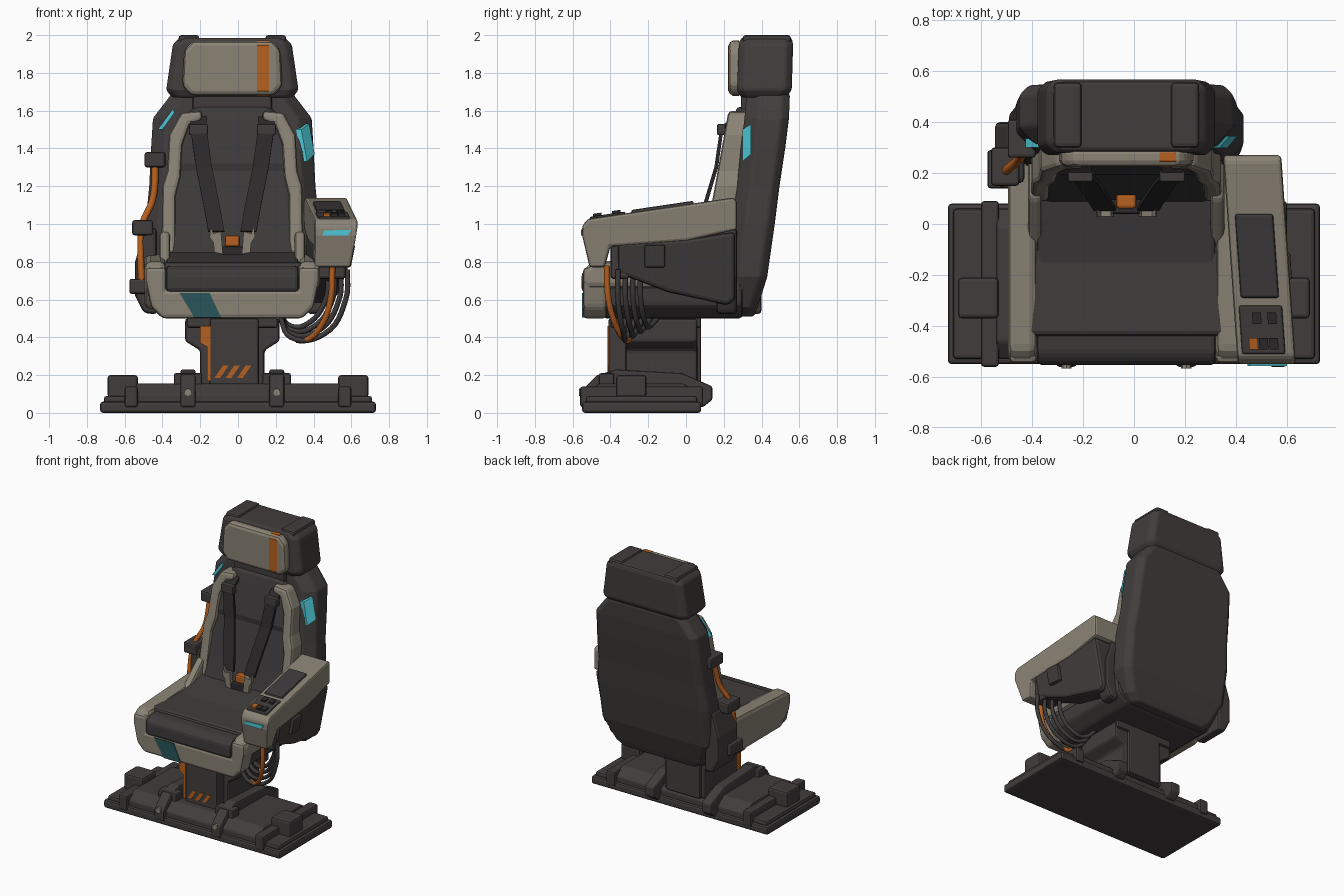
import bpy, bmesh, math
from mathutils import Vector

cube = bpy.data.objects.get("Cube")
if cube:
    bpy.data.objects.remove(cube, do_unlink=True)

CX = -0.03  # the seat sits slightly off the middle of the base


def material(name, r, g, b):
    m = bpy.data.materials.new(name)
    m.use_nodes = True
    m.diffuse_color = (r, g, b, 1)
    m.node_tree.nodes["Principled BSDF"].inputs["Base Color"].default_value = (r, g, b, 1)
    return m


shell_grey = material("charcoal shell", 0.054, 0.046, 0.046)
pad_grey = material("dark fabric", 0.047, 0.042, 0.042)
black = material("black webbing", 0.026, 0.023, 0.024)
beige = material("warm beige", 0.255, 0.225, 0.177)
orange = material("orange", 0.47, 0.115, 0.014)
cyan = material("cyan light", 0.075, 0.58, 0.68)
teal = material("dark teal", 0.022, 0.09, 0.1)


def finish(name, bm, mat, bevel=0.0):
    bmesh.ops.recalc_face_normals(bm, faces=bm.faces)
    mesh = bpy.data.meshes.new(name)
    bm.to_mesh(mesh)
    bm.free()
    mesh.materials.append(mat)
    ob = bpy.data.objects.new(name, mesh)
    bpy.context.collection.objects.link(ob)
    if bevel:
        mod = ob.modifiers.new("bevel", "BEVEL")
        mod.width, mod.segments, mod.limit_method = bevel, 2, "ANGLE"
    return ob


def prism(name, pts, axis, lo, hi, mat, bevel=0.0, warp=None):
    """Extrude a 2D outline along an axis, with an optional warp of each point."""
    bm = bmesh.new()
    rings = []
    for d in (lo, hi):
        ring = []
        for a, b in pts:
            p = Vector({"x": (d, a, b), "y": (a, d, b), "z": (a, b, d)}[axis])
            ring.append(bm.verts.new(warp(p) if warp else p))
        rings.append(ring)
        bm.faces.new(ring)
    for i in range(len(pts)):
        j = (i + 1) % len(pts)
        bm.faces.new((rings[0][i], rings[0][j], rings[1][j], rings[1][i]))
    return finish(name, bm, mat, bevel)


def box(name, x, y, z, mat, bevel=0.0, warp=None):
    pts = [(x[0], y[0]), (x[1], y[0]), (x[1], y[1]), (x[0], y[1])]
    return prism(name, pts, "z", z[0], z[1], mat, bevel, warp)


def loft(name, rows, front_cut, back_cut, mat, bevel=0.0):
    """Stack chamfered rectangles given as (z, half width, front y, back y)."""
    bm = bmesh.new()
    rings = []
    for z, w, f, b in rows:
        half = [(w - front_cut, f), (w, f + front_cut), (w, b - back_cut), (w - back_cut, b)]
        outline = half + [(-x, y) for x, y in reversed(half)]
        rings.append([bm.verts.new((CX + x, y, z)) for x, y in outline])
    for low, high in zip(rings, rings[1:]):
        for i in range(len(low)):
            j = (i + 1) % len(low)
            bm.faces.new((low[i], low[j], high[j], high[i]))
    bm.faces.new(rings[0])
    bm.faces.new(rings[-1])
    return finish(name, bm, mat, bevel)


def symmetric(half):
    return [(CX + x, z) for x, z in half] + [(CX - x, z) for x, z in reversed(half)]


def cable(name, pts, radius, mat):
    curve = bpy.data.curves.new(name, "CURVE")
    curve.dimensions, curve.bevel_depth, curve.bevel_resolution = "3D", radius, 2
    curve.resolution_u, curve.use_fill_caps = 6, True
    spline = curve.splines.new("BEZIER")
    spline.bezier_points.add(len(pts) - 1)
    for bp, p in zip(spline.bezier_points, pts):
        bp.co = p
        bp.handle_left_type = bp.handle_right_type = "AUTO"
    curve.materials.append(mat)
    bpy.context.collection.objects.link(bpy.data.objects.new(name, curve))


def ribbon(name, pts, width, mat, thickness):
    bm = bmesh.new()
    rows = [[bm.verts.new((x + s * width / 2, y, z)) for s in (-1, 1)] for x, y, z in pts]
    for a, b in zip(rows, rows[1:]):
        bm.faces.new((a[0], a[1], b[1], b[0]))
    mod = finish(name, bm, mat).modifiers.new("thickness", "SOLIDIFY")
    mod.thickness, mod.offset = thickness, 0


# Base plate, housing and clamps
box("base_plate", (-0.73, 0.73), (-0.55, 0.08), (0, 0.06), shell_grey, 0.015)
housing = [(-0.53, 0.05), (-0.53, 0.1), (-0.46, 0.155), (-0.01, 0.155), (0.06, 0.1), (0.06, 0.05)]
prism("base_housing", housing, "x", -0.54, 0.54, shell_grey, 0.01)
clamp = [(-0.56, 0.03), (-0.56, 0.11), (-0.47, 0.2), (-0.37, 0.23), (-0.02, 0.21),
         (0.14, 0.14), (0.14, 0.07), (0.09, 0.03)]
for side, tag in ((-1, "right"), (1, "left")):
    x = CX + side * 0.235
    prism("clamp_" + tag, clamp, "x", x - 0.04, x + 0.04, shell_grey, 0.012)
    box("clamp_hinge_" + tag, (x - 0.075, x + 0.075), (-0.46, -0.38), (0.13, 0.21), shell_grey, 0.01)
    bolt = [(x + 0.02 * math.cos(a), 0.11 + 0.02 * math.sin(a)) for a in
            (k * math.pi / 4 for k in range(8))]
    prism("clamp_bolt_" + tag, bolt, "y", -0.566, -0.55, beige)
    x = side * 0.61
    box("end_tray_" + tag, (x - 0.1, x + 0.1), (-0.53, 0.06), (0.05, 0.09), shell_grey, 0.015)
    box("end_block_" + tag, (x - 0.08, x + 0.08), (-0.37, -0.21), (0.08, 0.2), shell_grey, 0.015)
    x = side * 0.565
    box("end_rail_" + tag, (x - 0.035, x + 0.035), (-0.56, 0.09), (0.03, 0.14), shell_grey, 0.012)

# Pedestal
half = [(0.17, 0.12), (0.17, 0.33), (0.25, 0.38), (0.25, 0.5)]
prism("pedestal", symmetric(half), "y", -0.32, 0.06, shell_grey, 0.015)
box("pedestal_front", (-0.15, 0.11), (-0.41, -0.3), (0.12, 0.5), shell_grey, 0.012)
box("pedestal_back", (-0.17, 0.11), (0.02, 0.08), (0.12, 0.5), shell_grey, 0.012)
box("pedestal_cap", (-0.27, 0.21), (-0.4, 0.08), (0.45, 0.51), shell_grey, 0.012)
strip = [(-0.2, 0.46), (-0.145, 0.46), (-0.145, 0.17), (-0.165, 0.17), (-0.165, 0.35), (-0.2, 0.37)]
prism("pedestal_orange_strip", strip, "y", -0.415, -0.33, orange)
for i in range(3):
    x = -0.125 + i * 0.06
    stripe = [(x, 0.185), (x + 0.03, 0.185), (x + 0.075, 0.25), (x + 0.045, 0.25)]
    prism("hazard_stripe", stripe, "y", -0.416, -0.408, orange)

# Seat pan, beige bucket and cushion
pan = [(0.33, 0.5), (0.42, 0.57), (0.44, 0.75), (0.4, 0.8)]
prism("seat_pan", symmetric(pan), "y", -0.44, 0.3, shell_grey, 0.02)
lip = [(0.37, 0.5), (0.43, 0.56), (0.46, 0.7), (0.46, 0.77), (0.35, 0.77), (0.35, 0.65)]
prism("seat_front_lip", symmetric(lip), "y", -0.545, -0.42, beige, 0.02)
for side, tag, low in ((-1, "right", 0.55), (1, "left", 0.66)):
    bolster = [(-0.54, 0.66), (-0.545, 0.75), (-0.5, 0.8), (0.1, 0.83), (0.27, 0.84),
               (0.27, low + 0.1), (0.1, low), (-0.44, low)]
    a, b = CX + side * 0.35, CX + side * 0.465
    prism("seat_bolster_" + tag, bolster, "x", min(a, b), max(a, b), beige, 0.03)
    wing = [(-0.1, 0.78), (0.0, 0.87), (0.1, 0.96), (0.27, 0.96), (0.27, 0.78)]
    a, b = CX + side * 0.33, CX + side * 0.385
    prism("bolster_rise_" + tag, wing, "x", min(a, b), max(a, b), beige, 0.02)
cushion = [(-0.553, 0.64), (-0.553, 0.74), (-0.51, 0.775), (-0.2, 0.79), (0.14, 0.86), (0.14, 0.64)]
prism("seat_cushion", cushion, "x", CX - 0.352, CX + 0.352, pad_grey, 0.02)
band = [(-0.31, 0.635), (-0.15, 0.635), (-0.09, 0.505), (-0.23, 0.505)]
prism("teal_band", band, "y", -0.55, -0.541, teal)

# Back shell
loft("back_shell", [(0.51, 0.32, 0.2, 0.36), (0.56, 0.38, 0.2, 0.38), (0.72, 0.45, 0.21, 0.43),
                    (1.0, 0.46, 0.24, 0.47), (1.2, 0.44, 0.27, 0.495), (1.4, 0.43, 0.29, 0.525),
                    (1.56, 0.42, 0.31, 0.545), (1.69, 0.32, 0.32, 0.55)],
     0.07, 0.04, shell_grey, 0.012)
for side, tag, back in ((-1, "right", 0.4), (1, "left", 0.27)):
    lower = [(CX + side * x, z) for x, z in
             ((0.4, 0.52), (0.47, 0.53), (0.515, 0.62), (0.515, 0.8), (0.46, 0.98), (0.4, 0.98))]
    prism("lower_side_" + tag, lower, "y", 0.16, back, shell_grey, 0.02)

# Backrest padding and its beige frame
loft("back_pad", [(0.78, 0.35, 0.07, 0.3), (1.0, 0.34, 0.13, 0.32), (1.28, 0.32, 0.2, 0.36),
                  (1.32, 0.31, 0.195, 0.36), (1.55, 0.27, 0.25, 0.4), (1.62, 0.2, 0.27, 0.4)],
     0.03, 0.03, pad_grey, 0.015)


def lean(p):
    return Vector((p.x, p.y + 0.18 * (p.z - 1.6), p.z))


frame = [(0.35, 0.84), (0.375, 0.9), (0.37, 1.2), (0.345, 1.28), (0.335, 1.47), (0.27, 1.59),
         (0.16, 1.6), (0.16, 1.55), (0.225, 1.53), (0.265, 1.42), (0.275, 1.25), (0.3, 1.15), (0.3, 0.84)]
for side, tag in ((-1, "right"), (1, "left")):
    prism("back_frame_" + tag, [(CX + side * x, z) for x, z in frame], "y",
          0.225, 0.36, beige, 0.02, lean)

# Headrest
box("neck", (-0.24, 0.18), (0.29, 0.5), (1.58, 1.72), shell_grey, 0.015)
loft("headrest_shell", [(1.67, 0.32, 0.29, 0.53), (1.71, 0.35, 0.27, 0.56),
                        (1.95, 0.315, 0.28, 0.567), (1.985, 0.28, 0.29, 0.56)],
     0.035, 0.035, shell_grey, 0.012)
for side in (-1, 1):
    x = CX + side * 0.23
    box("headrest_ridge", (x - 0.055, x + 0.055), (0.3, 0.555), (1.9, 2.0), shell_grey, 0.015)
pad = [(0.22, 1.68), (0.265, 1.73), (0.255, 1.92), (0.21, 1.97)]
prism("headrest_pad", symmetric(pad), "y", 0.225, 0.3, beige, 0.025)
stripe = [(0.223, 1.705), (0.223, 1.945), (0.248, 1.972), (0.28, 1.972), (0.28, 1.678), (0.248, 1.678)]
prism("headrest_stripe", stripe, "x", 0.1, 0.165, orange)

# Harness
for side, tag in ((-1, "right"), (1, "left")):
    path = [(0.18, 0.26, 1.56), (0.18, 0.19, 1.51), (0.15, 0.16, 1.3), (0.11, 0.1, 1.1), (0.085, 0.06, 0.96)]
    ribbon("strap_" + tag, [(CX + side * x, y, z) for x, y, z in path], 0.085, black, 0.02)
    x = CX + side * 0.18
    box("strap_adjuster_" + tag, (x - 0.05, x + 0.05), (0.165, 0.21), (1.47, 1.53), shell_grey, 0.008)
    tongue = [(0.115, 0.99), (0.1, 0.95), (0.06, 0.96), (0.05, 0.84), (0.095, 0.85), (0.1, 0.9), (0.12, 0.93)]
    prism("buckle_" + tag, [(CX + side * x, z) for x, z in tongue], "y", 0.03, 0.06, beige)
box("buckle_hub", (CX - 0.06, CX + 0.06), (0.04, 0.1), (0.83, 0.88), black, 0.008)
box("buckle_button", (CX - 0.04, CX + 0.04), (0.06, 0.12), (0.88, 0.94), orange, 0.012)


# Armrest, splayed outward to the front and narrowing downward
def splay(p):
    narrow = 0.2 * max(0, 0.95 - p.z) if p.x > 0.5 else 0
    return Vector((p.x - 0.07 * (p.y - 0.26) - narrow, p.y, p.z))


def on_top(p):
    return splay(p) + Vector((0, 0, 0.147 * p.y))


arm = [(-0.55, 0.94), (-0.55, 0.99), (-0.52, 1.027), (0.25, 1.14), (0.27, 1.12), (0.27, 0.97),
       (0.0, 0.91), (-0.4, 0.88), (-0.43, 0.77), (-0.51, 0.77)]
prism("armrest", arm, "x", 0.35, 0.578, beige, 0.018, splay)
box("arm_pad", (0.38, 0.53), (-0.29, 0.04), (1.09, 1.117), pad_grey, 0.01, on_top)
box("arm_console", (0.37, 0.54), (-0.51, -0.32), (1.09, 1.113), shell_grey, 0.008, on_top)
for x, y, mat in ((0.4, -0.47, orange), (0.44, -0.47, black), (0.48, -0.47, black),
                  (0.42, -0.37, black), (0.48, -0.37, black)):
    box("arm_button", (x, x + 0.035), (y - 0.022, y + 0.022), (1.1, 1.126), mat, 0, on_top)
prism("arm_light", [(0.445, 0.938), (0.58, 0.938), (0.6, 0.97), (0.455, 0.965)], "y", -0.556, -0.548, cyan)
support = [(-0.36, 0.9), (-0.36, 0.74), (-0.1, 0.64), (0.22, 0.57), (0.26, 0.6), (0.26, 0.96), (0.0, 0.92)]
prism("arm_support", support, "x", 0.36, 0.575, shell_grey, 0.02, splay)
box("arm_side_panel", (0.54, 0.6), (-0.22, -0.11), (0.77, 0.89), shell_grey, 0.01, splay)
box("cable_socket", (0.41, 0.57), (-0.4, -0.3), (0.71, 0.9), shell_grey, 0.015)

# Cables under the armrest
for i in range(4):
    x, y = 0.58 - 0.035 * i, -0.36 + 0.04 * i
    cable("arm_cable", [(x, y, 0.76), (x - 0.01, y, 0.6), (x - 0.12, y + 0.03, 0.42 + 0.015 * i),
                        (0.28, y + 0.05, 0.4 + 0.02 * i), (0.22, y + 0.1, 0.52)], 0.014, pad_grey)
cable("arm_cable_orange", [(0.5, -0.42, 0.78), (0.49, -0.41, 0.6), (0.44, -0.37, 0.46),
                           (0.36, -0.32, 0.385), (0.31, -0.3, 0.385)], 0.016, orange)

# Side cable with its brackets
cable("side_cable", [(-0.44, 0.29, 1.32), (-0.44, 0.27, 1.22), (-0.455, 0.25, 1.12), (-0.505, 0.205, 1.0),
                     (-0.515, 0.17, 0.85), (-0.51, 0.16, 0.7)], 0.018, orange)
for x, y, z in ((-0.44, 0.33, 1.34), (-0.505, 0.22, 0.98), (-0.52, 0.21, 0.67)):
    box("cable_bracket", (x - 0.055, x + 0.055), (y - 0.07, y + 0.08), (z - 0.04, z + 0.04), shell_grey, 0.012)


# Shell lights on the front chamfers
def on_chamfer(p):
    return Vector((p.x + p.y - 0.18 * (p.z - 1.33), p.y, p.z))


light = [(0.298, 1.33), (0.298, 1.5), (0.345, 1.53), (0.345, 1.37)]
prism("side_light_left", light, "x", 0.04, 0.068, cyan, 0, on_chamfer)
slant = [(-0.425, 1.5), (-0.4, 1.5), (-0.335, 1.59), (-0.345, 1.61)]
prism("side_light_right", slant, "y", 0.3, 0.335, cyan)
